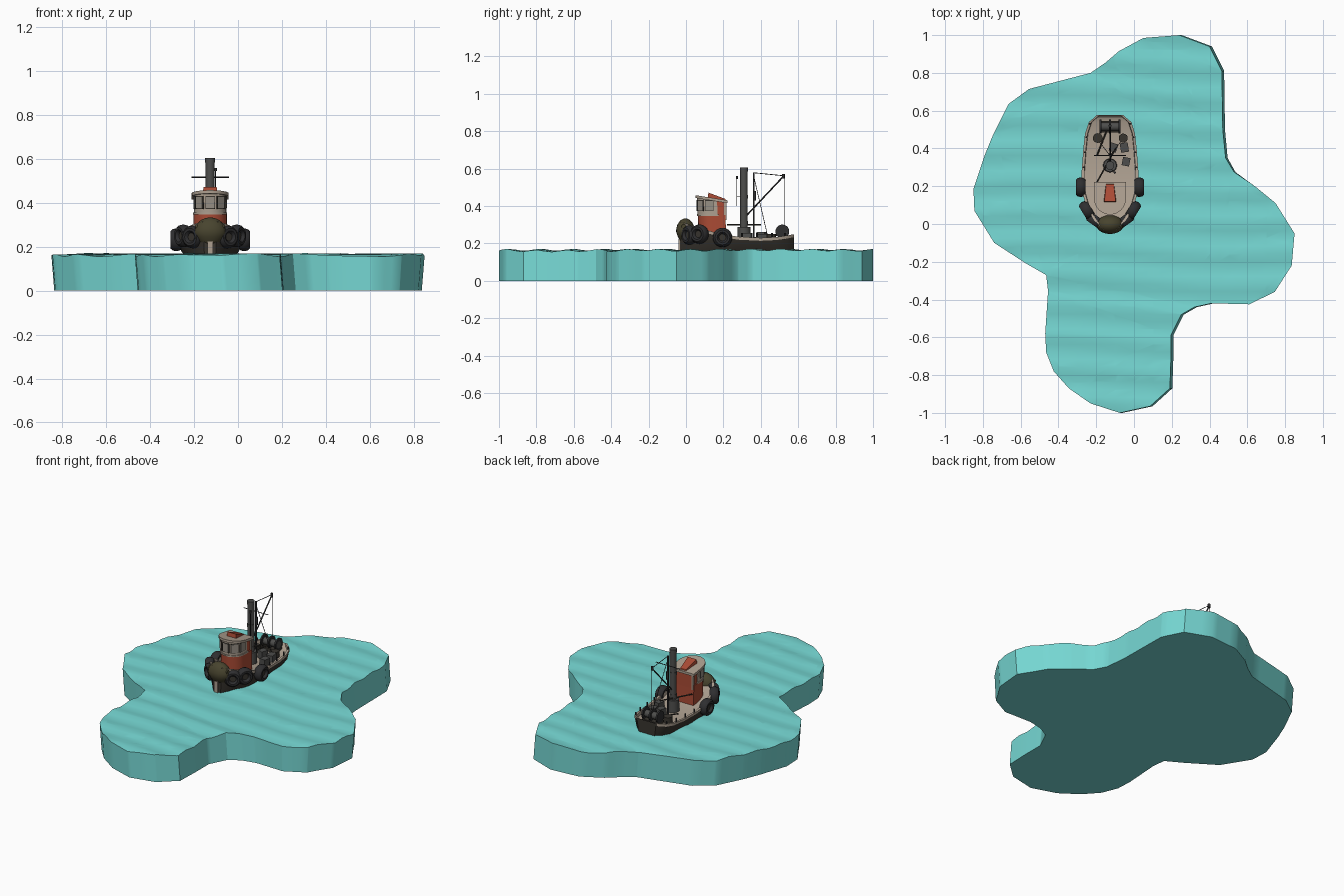
import bpy, bmesh, math
from mathutils import Vector, Matrix

if "Cube" in bpy.data.objects:
    bpy.data.objects.remove(bpy.data.objects["Cube"])

def mat(name, r, g, b):
    m = bpy.data.materials.new(name)
    m.diffuse_color = (r, g, b, 1)
    m.use_nodes = True
    m.node_tree.nodes["Principled BSDF"].inputs["Base Color"].default_value = m.diffuse_color
    return m

WATER = mat("turquoise water", 0.18, 0.68, 0.65)
HULL = mat("hull brown black", 0.040, 0.035, 0.028)
TYRE = mat("tyre black", 0.028, 0.028, 0.030)
BEIGE = mat("weathered beige", 0.42, 0.35, 0.28)
RED = mat("rust red", 0.40, 0.07, 0.035)
MOSS = mat("olive rope", 0.065, 0.058, 0.028)
STEEL = mat("dark steel", 0.075, 0.075, 0.072)
PANE = mat("window tan", 0.30, 0.27, 0.23)
BOAT_X = -0.127
boat = []

def finish(bm, name, mats, on_boat=True):
    bmesh.ops.recalc_face_normals(bm, faces=bm.faces[:])
    me = bpy.data.meshes.new(name)
    bm.to_mesh(me)
    bm.free()
    for m in mats:
        me.materials.append(m)
    o = bpy.data.objects.new(name, me)
    bpy.context.collection.objects.link(o)
    if on_boat:
        boat.append(o)
    return o

def box(name, c, size, m, rot=None):
    bm = bmesh.new()
    bmesh.ops.create_cube(bm, size=1)
    M = Matrix.Translation(c) @ (rot or Matrix()) @ Matrix.Diagonal((*size, 1))
    bm.transform(M)
    return finish(bm, name, [m])

def rod(name, a, b, r, m, r2=None, n=12):
    a, b = Vector(a), Vector(b)
    bm = bmesh.new()
    bmesh.ops.create_cone(bm, cap_ends=True, segments=n, radius1=r,
                          radius2=r if r2 is None else r2, depth=(b - a).length)
    q = (b - a).to_track_quat('Z', 'Y').to_matrix().to_4x4()
    bm.transform(Matrix.Translation((a + b) / 2) @ q)
    return finish(bm, name, [m])

def torus(name, c, R, r, m, yaw=0, stretch=1.0, nu=20, nv=10):
    # ring whose axle points along x, then turned by yaw
    bm = bmesh.new()
    vs = []
    for i in range(nu):
        u = 2 * math.pi * i / nu
        for j in range(nv):
            v = 2 * math.pi * j / nv
            d = R + r * math.cos(v)
            vs.append(bm.verts.new((stretch * r * math.sin(v), d * math.cos(u), d * math.sin(u))))
    for i in range(nu):
        for j in range(nv):
            a, b = i * nv, (i + 1) % nu * nv
            k = (j + 1) % nv
            bm.faces.new((vs[a + j], vs[b + j], vs[b + k], vs[a + k]))
    bm.transform(Matrix.Translation(c) @ Matrix.Rotation(yaw, 4, 'Z'))
    return finish(bm, name, [m])

def house(name, hw, back, front, z0, z1, m, slope=0, shear=0):
    # D-shaped block: square back, round front
    yc = front + hw
    pts = [(hw, back)] + [(hw * math.cos(t), yc - hw * math.sin(t))
                          for t in [math.pi * i / 16 for i in range(17)]] + [(-hw, back)]
    bm = bmesh.new()
    lo = [bm.verts.new((x, y, z0 + (slope * (y - front) if z1 - z0 < .03 else 0))) for x, y in pts]
    hi = [bm.verts.new((x, y + shear, z1 + slope * (y - front))) for x, y in pts]
    bm.faces.new(lo)
    bm.faces.new(hi)
    for i in range(len(pts)):
        j = (i + 1) % len(pts)
        bm.faces.new((lo[i], lo[j], hi[j], hi[i]))
    return finish(bm, name, [m])

# Water slab: outline cut into strips, then waved
outline = [(.24, 1), (.40, .94), (.465, .81), (.47, .5), (.485, .35), (.53, .275), (.64, .20),
           (.75, .11), (.85, -.05), (.835, -.22), (.745, -.36), (.61, -.425), (.41, -.42),
           (.32, -.44), (.25, -.48), (.195, -.59), (.195, -.72), (.19, -.87), (.085, -.965),
           (-.075, -1), (-.23, -.95), (-.345, -.87), (-.425, -.78), (-.465, -.68), (-.47, -.58),
           (-.455, -.355), (-.465, -.27), (-.57, -.21), (-.74, -.10), (-.845, .07), (-.85, .185),
           (-.79, .365), (-.745, .475), (-.665, .635), (-.555, .715), (-.23, .80), (-.15, .855),
           (-.08, .915), (.05, .985)]
bm = bmesh.new()
bm.faces.new([bm.verts.new((x, y, 0)) for x, y in outline])
bmesh.ops.triangulate(bm, faces=bm.faces[:])
for axis, step in ((1, .04), (0, .1)):
    for k in range(-int(1 / step), int(1 / step) + 1):
        co, no = [0, 0, 0], [0, 0, 0]
        co[axis], no[axis] = k * step + .003, 1
        bmesh.ops.bisect_plane(bm, geom=bm.verts[:] + bm.edges[:] + bm.faces[:],
                               dist=1e-5, plane_co=co, plane_no=no)
for v in bm.verts:
    x, y = v.co.x, v.co.y
    v.co.z = (.163 + .005 * math.sin(2 * math.pi * y / .165 + 1.2 * math.sin(3 * x))
              + .003 * math.sin(11 * x + 5 * y))
rim = [e for e in bm.edges if e.is_boundary]
ext = bmesh.ops.extrude_edge_only(bm, edges=rim)["geom"]
for v in [g for g in ext if isinstance(g, bmesh.types.BMVert)]:
    v.co.z = 0
    v.co.x += .013 * max(-1, min(1, (.62 - v.co.x) * 6))
bmesh.ops.holes_fill(bm, edges=[e for e in bm.edges if e.is_boundary], sides=0)
finish(bm, "water", [WATER], False)

# Hull: stations of y, half width, sheer height, deck drop
stations = [(-.03, .03, .315, 0), (-.018, .045, .312, .015), (.02, .08, .30, .02), (.08, .118, .28, .02),
            (.18, .146, .252, .02), (.28, .146, .236, .02), (.4, .137, .23, .02), (.48, .128, .234, .02),
            (.54, .108, .242, .02), (.565, .078, .247, .015), (.577, .065, .249, 0)]
bm = bmesh.new()
rings = []
for y, w, s, d in stations:
    half = [(.65 * w, .13), (.9 * w, .18), (w, s - .016), (w + .004, s - .016),
            (w + .004, s), (w - .010, s), (w - .012, s - d)]
    ring = half + [(-x, z) for x, z in reversed(half)]
    rings.append([bm.verts.new((x, y, z)) for x, z in ring])
n = len(rings[0])
for a, b in zip(rings, rings[1:]):
    for i in range(n):
        j = (i + 1) % n
        f = bm.faces.new((a[i], a[j], b[j], b[i]))
        f.material_index = 1 if 3 <= i <= 9 else 0
bm.faces.new(rings[0])
bm.faces.new(rings[-1])
finish(bm, "hull", [HULL, BEIGE])
box("stem_post", (0, -.025, .19), (.024, .03, .07), BEIGE)

# Bow fender: rounded pad tapering downwards
bm = bmesh.new()
bmesh.ops.create_uvsphere(bm, u_segments=20, v_segments=12, radius=1)
for v in bm.verts:
    k = 1 + .3 * min(0, v.co.z)
    v.co = Vector((v.co.x * .074 * k, -.003 + v.co.y * .05 * k, .264 + v.co.z * .07))
finish(bm, "bow_fender", [MOSS])
for z in (.24, .29):
    rod("fender_lashing", (-.066, -.012, z), (.066, -.012, z), .012, MOSS)

# Tyres and bollards on both sides
for s in (-1, 1):
    for x, y, z, yaw in ((.155, .195, .232, 0), (.122, .072, .25, -.55), (.078, .018, .245, -.95)):
        torus("tyre", (s * x, y, z), .034, .018, TYRE, s * yaw, 1.5)
        r = Vector((math.cos(yaw) * s, math.sin(yaw), 0)) * .012
        c = Vector((s * x, y, z))
        rod("tyre_hub", c - r, c + r, .024, HULL)
    for y, x in ((.3, .14), (.38, .134), (.46, .126), (.53, .108)):
        rod("bollard", (s * x, y, .22), (s * x, y, .255), .005, TYRE, n=8)

# Wheelhouse
house("house_base", .076, .215, .068, .22, .352, RED, shear=-.004)
house("wheelhouse", .073, .17, .062, .35, .445, BEIGE, slope=-.2, shear=-.004)
box("house_back", (0, .188, .378), (.138, .05, .09), RED)
for s in (-1, 1):
    box("back_post", (s * .068, .21, .375), (.012, .012, .10), BEIGE)
house("house_trim", .078, .175, .058, .348, .357, BEIGE)
house("roof", .084, .222, .05, .443, .458, BEIGE, slope=-.16)
for a in (-90, -48, -132, -5, -175):
    t = math.radians(a)
    rot = Matrix.Rotation(t, 4, 'Z')
    d = Vector((math.cos(t), math.sin(t), 0))
    c = Vector((0, .131, .402)) + d * .0695
    box("window_frame", c, (.009, .044, .058), HULL, rot)
    box("window_pane", c + d * .0012, (.009, .038, .052), PANE, rot)
# Sloping red roof hatch
bm = bmesh.new()
lo = [bm.verts.new(p) for p in ((-.034, .115, .44), (.034, .115, .44), (.022, .215, .425), (-.022, .215, .425))]
hi = [bm.verts.new(p) for p in ((-.03, .12, .472), (.03, .12, .472), (.02, .21, .438), (-.02, .21, .438))]
bm.faces.new(lo)
bm.faces.new(hi)
for i in range(4):
    j = (i + 1) % 4
    bm.faces.new((lo[i], lo[j], hi[j], hi[i]))
finish(bm, "roof_hatch", [RED])

# Funnel
rod("funnel_base", (0, .31, .21), (0, .31, .288), .037, STEEL, .034, 20)
rod("funnel", (0, .31, .28), (0, .31, .605), .020, STEEL, n=20)
for z in (.30, .44, .585):
    rod("funnel_band", (0, .31, z), (0, .31, z + .02), .0225, STEEL, n=20)

# Mast, yard, boom and rigging
rod("mast", (0, .362, .21), (0, .362, .58), .005, TYRE)
rod("yard", (-.085, .362, .517), (.085, .362, .517), .0025, TYRE, n=6)
rod("boom", (0, .315, .34), (0, .522, .56), .004, TYRE, n=8)
rod("boom_tip", (0, .52, .548), (0, .52, .572), .008, TYRE)
rod("topping_line", (0, .362, .578), (0, .522, .562), .002, TYRE, n=6)
rod("hoist_line", (0, .525, .56), (0, .525, .27), .0018, TYRE, n=6)
rod("signal_pole", (.025, .272, .40), (.025, .272, .55), .002, TYRE, n=6)
rod("signal_lamp", (.025, .272, .545), (.025, .272, .56), .006, TYRE)
rod("signal_arm", (.025, .272, .45), (0, .30, .45), .002, TYRE, n=6)
rod("mast_block", (0, .366, .43), (0, .366, .48), .008, TYRE)
for s in (-1, 1):
    rod("shroud", (0, .362, .56), (s * .06, .44, .225), .0018, TYRE, n=6)
rod("deck_spar", (-.07, .36, .23), (.0, .54, .25), .004, HULL, n=8)
rod("deck_spar", (.03, .40, .30), (-.07, .22, .30), .004, HULL, n=8)

# Winch on the stern deck
rod("winch_drum", (-.05, .515, .262), (.055, .515, .262), .022, STEEL, n=16)
for x in (-.05, 0, .05):
    rod("winch_disc", (x - .005, .515, .264), (x + .005, .515, .264), .037, TYRE, n=20)
box("winch_bed", (0, .515, .225), (.11, .06, .02), HULL)

# Deck clutter
rod("rope_coil", (-.065, .455, .21), (-.065, .455, .25), .026, HULL, n=14)
rod("rope_coil", (.07, .455, .21), (.07, .455, .25), .024, HULL, n=14)
box("crate", (.018, .405, .235), (.04, .045, .05), STEEL, Matrix.Rotation(-.3, 4, 'Z'))
box("crate", (.076, .405, .23), (.042, .05, .04), STEEL, Matrix.Rotation(.15, 4, 'Z'))
box("crate", (.085, .33, .235), (.04, .045, .04), STEEL, Matrix.Rotation(-.2, 4, 'Z'))

# Place the boat and smooth the curved parts
for o in boat:
    o.location.x += BOAT_X
bpy.ops.object.select_all(action='SELECT')
bpy.context.view_layer.objects.active = boat[0]
bpy.ops.object.shade_smooth_by_angle(angle=math.radians(32))
